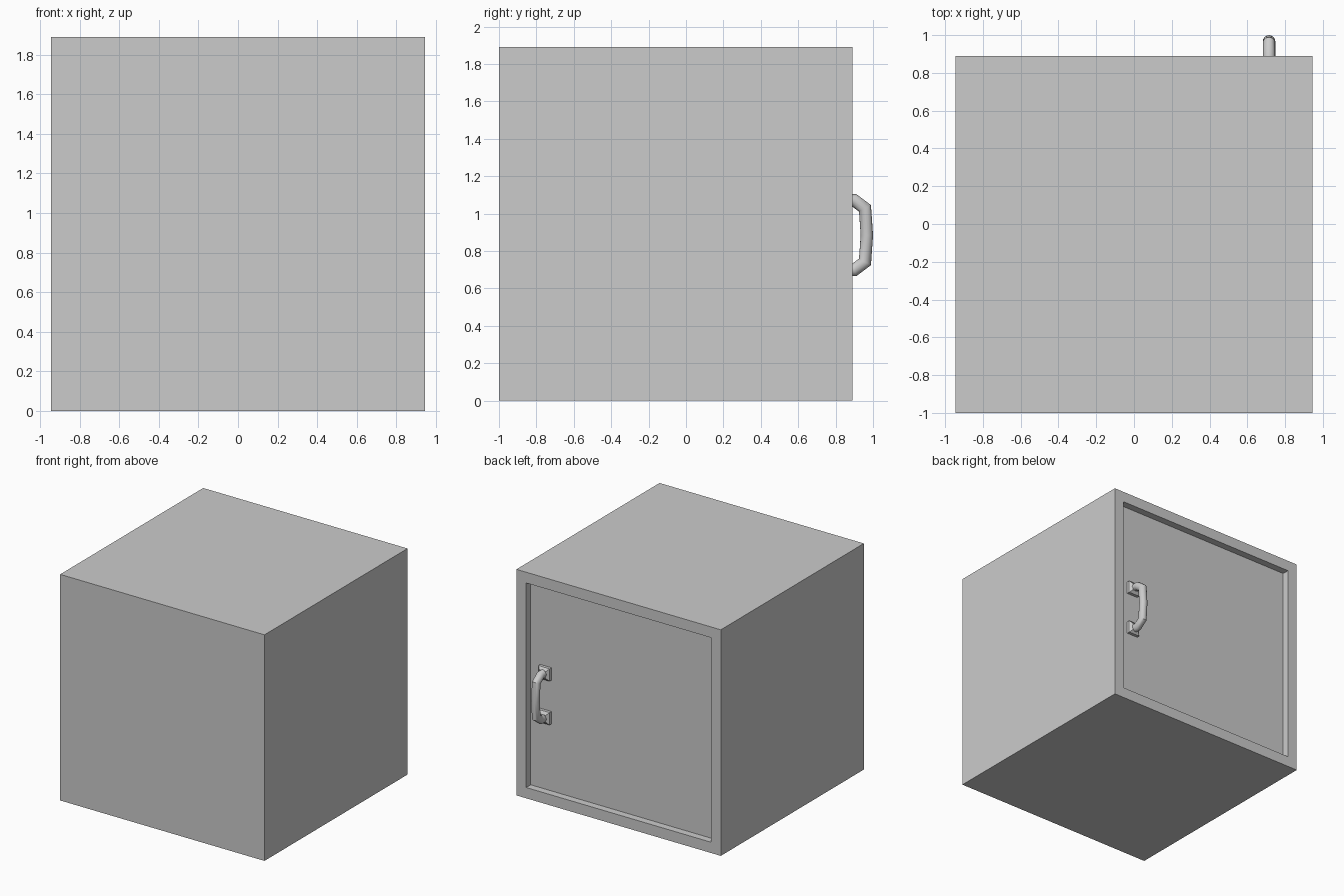
import bpy, bmesh, math
from mathutils import Matrix, Vector

if "Cube" in bpy.data.objects:
    bpy.data.objects.remove(bpy.data.objects["Cube"])

S = 1.89            # cabinet edge length
WALL = 0.09         # frame width
BACK = 0.89         # y of the open (door) side
DOOR_Y = 0.83       # outer face of the recessed door
HX, HZ = 0.715, 0.885   # handle centre


def finish(name, bm):
    bmesh.ops.recalc_face_normals(bm, faces=bm.faces)
    mesh = bpy.data.meshes.new(name)
    bm.to_mesh(mesh)
    bm.free()
    obj = bpy.data.objects.new(name, mesh)
    bpy.context.collection.objects.link(obj)
    return obj


def box(size, centre):
    bm = bmesh.new()
    bmesh.ops.create_cube(bm, size=1)
    bmesh.ops.scale(bm, vec=size, verts=bm.verts)
    bmesh.ops.translate(bm, vec=centre, verts=bm.verts)
    return bm


# Cabinet shell: cube with the door side inset and pushed inwards
bm = box((S, S, S), (0, BACK - S / 2, S / 2))
opening = max(bm.faces, key=lambda f: f.calc_center_median().y)
bmesh.ops.inset_region(bm, faces=[opening], thickness=WALL, use_even_offset=True)
res = bmesh.ops.extrude_face_region(bm, geom=[opening])
moved = [v for v in res["geom"] if isinstance(v, bmesh.types.BMVert)]
bmesh.ops.translate(bm, vec=(0, -(S - WALL), 0), verts=moved)
if opening.is_valid:
    bmesh.ops.delete(bm, geom=[opening], context="FACES")
finish("cabinet_shell", bm)

# Recessed door panel
inner = S - 2 * WALL
finish("door", box((inner, 0.06, inner), (0, DOOR_Y - 0.03, S / 2)))

# Handle feet: square plates tapering towards the grip
for name, sign in (("upper_handle_foot", 1), ("lower_handle_foot", -1)):
    bm = box((0.104, 0.025, 0.104), (HX, DOOR_Y + 0.0125, HZ + sign * 0.183))
    front = max(bm.faces, key=lambda f: f.calc_center_median().y)
    res = bmesh.ops.extrude_face_region(bm, geom=[front])
    tip = [v for v in res["geom"] if isinstance(v, bmesh.types.BMVert)]
    if front.is_valid:
        bmesh.ops.delete(bm, geom=[front], context="FACES")
    centre = Vector((HX, 0, HZ + sign * 0.183))
    bmesh.ops.scale(bm, vec=(0.55, 1, 0.55), verts=tip, space=Matrix.Translation(-centre))
    bmesh.ops.translate(bm, vec=(0, 0.018, 0), verts=tip)
    finish(name, bm)

# Handle grip: round bar swept along a bent path, rings mitred at the bends
half = [(0.84, 0.186), (0.90, 0.186), (0.957, 0.143), (0.967, 0.0)]
path = half + [(y, -z) for y, z in reversed(half[:-1])]
pts = [Vector((HX, y, HZ + z)) for y, z in path]
RADIUS, SIDES = 0.033, 16
side = Vector((1, 0, 0))
bm = bmesh.new()
rings = []
for i, p in enumerate(pts):
    a = (p - pts[i - 1]).normalized() if i > 0 else (pts[1] - p).normalized()
    b = (pts[i + 1] - p).normalized() if i < len(pts) - 1 else a
    tangent = (a + b).normalized()
    out = side.cross(tangent) / max(tangent.dot(a), 0.5)
    rings.append([bm.verts.new(p + RADIUS * (math.cos(t) * side + math.sin(t) * out))
                  for t in (2 * math.pi * k / SIDES for k in range(SIDES))])
for r0, r1 in zip(rings, rings[1:]):
    for k in range(SIDES):
        n = (k + 1) % SIDES
        bm.faces.new((r0[k], r0[n], r1[n], r1[k]))
bm.faces.new(rings[0])
bm.faces.new(rings[-1])
grip = finish("handle_grip", bm)
bpy.context.view_layer.objects.active = grip
grip.select_set(True)
bpy.ops.object.shade_smooth_by_angle(angle=math.radians(40))
